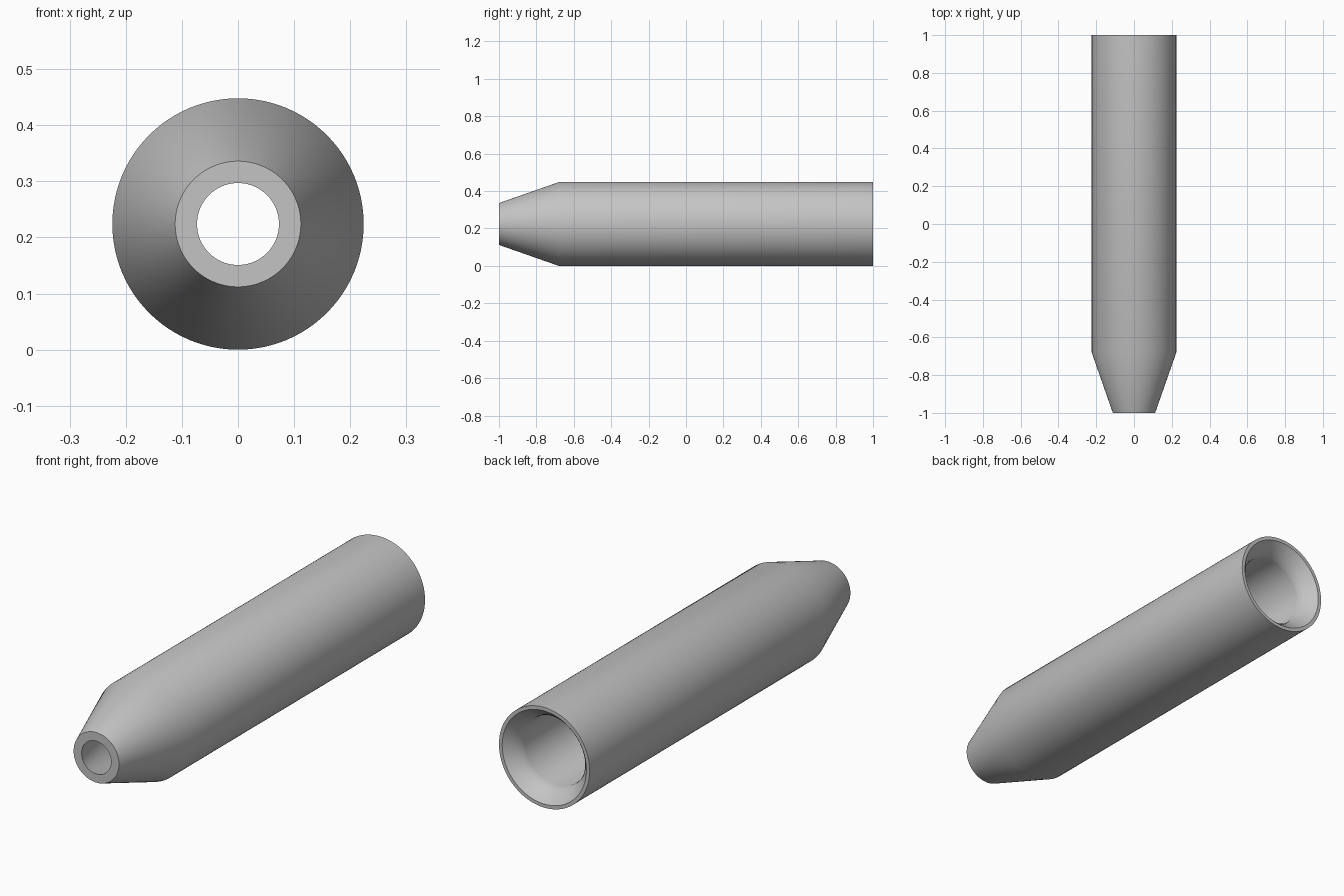
import bpy, bmesh, math

if "Cube" in bpy.data.objects:
    bpy.data.objects.remove(bpy.data.objects["Cube"])

SEG = 96
R = 0.224          # outer radius, also the axis height

# Closed profile (radius, y): outer skin, rear rim, flared mouth, bore, tapered tip
profile = [(0.112, -1.0), (R, -0.68), (R, 1.0), (0.208, 1.0)]
profile += [(0.155 + 0.053 * (1 - t) ** 1.6, 1.0 - 0.085 * t)
            for t in (0.2, 0.4, 0.6, 0.8, 1.0)]
profile += [(0.155, -0.66), (0.073, -1.0)]

# Spin the profile round the y axis
bm = bmesh.new()
rings = []
for i in range(SEG):
    a = 2 * math.pi * i / SEG
    rings.append([bm.verts.new((r * math.cos(a), y, R + r * math.sin(a)))
                  for r, y in profile])
n = len(profile)
for i in range(SEG):
    p, q = rings[i], rings[(i + 1) % SEG]
    for j in range(n):
        k = (j + 1) % n
        bm.faces.new((p[j], p[k], q[k], q[j]))
bmesh.ops.recalc_face_normals(bm, faces=bm.faces)

mesh = bpy.data.meshes.new("nozzle_tube")
bm.to_mesh(mesh)
bm.free()
tube = bpy.data.objects.new("nozzle_tube", mesh)
bpy.context.collection.objects.link(tube)

# Plain grey metal
grey = bpy.data.materials.new("grey metal")
grey.diffuse_color = (0.55, 0.55, 0.55, 1)
grey.use_nodes = True
grey.node_tree.nodes["Principled BSDF"].inputs["Base Color"].default_value = grey.diffuse_color
mesh.materials.append(grey)

bpy.context.view_layer.objects.active = tube
tube.select_set(True)
bpy.ops.object.shade_smooth_by_angle(angle=math.radians(35))
